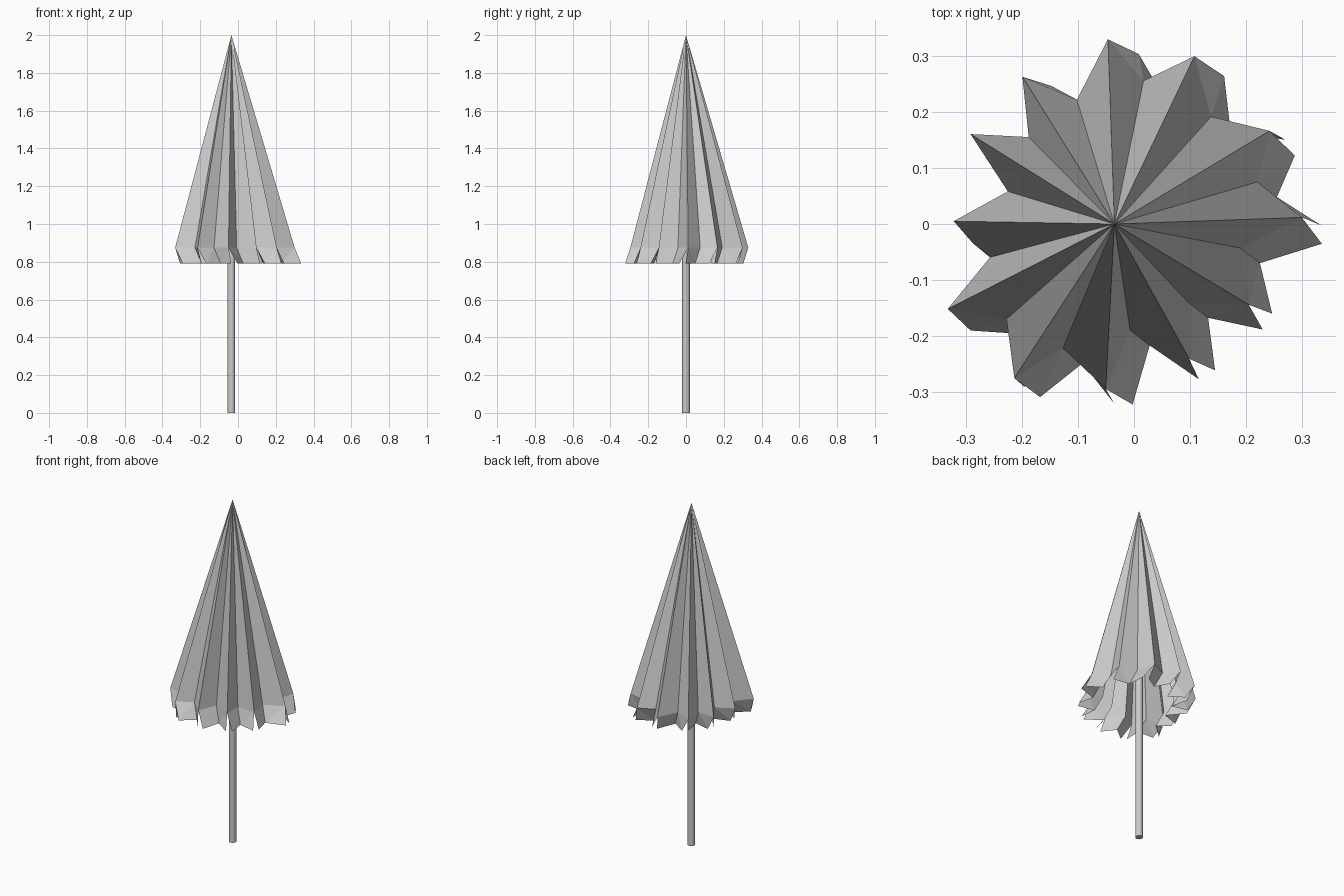
import bpy
import bmesh
from math import radians, cos, sin
from mathutils import Vector

cube = bpy.data.objects.get("Cube")
if cube:
    bpy.data.objects.remove(cube, do_unlink=True)

AXIS = Vector((-0.035, 0, 0))
TOP, RIM, HEM = 2.0, 0.875, 0.79
DRIFT = Vector((0.035, -0.027, 0))   # sideways hang of the hem

# Fold ridges and valleys around the rim, clockwise: (angle, radius)
RIDGES = [(92, .33), (64.5, .332), (31, .323), (2, .335), (-31, .28), (-61, .275),
          (-93, .295), (-123, .328), (-153, .334), (-181, .287), (-212, .303), (-238, .31)]
VALLEYS = [(78.5, .261), (48, .258), (16.4, .266), (-10.8, .229), (-46.7, .193), (-81.6, .192),
           (-112.5, .24), (-138.6, .257), (-165, .23), (-197, .199), (-225.4, .218), (-253.2, .232)]


def make_material(name, colour):
    mat = bpy.data.materials.new(name)
    mat.use_nodes = True
    mat.diffuse_color = colour
    mat.node_tree.nodes["Principled BSDF"].inputs["Base Color"].default_value = colour
    return mat


def finish(bm, name, mat):
    mesh = bpy.data.meshes.new(name)
    bm.to_mesh(mesh)
    bm.free()
    mesh.materials.append(mat)
    obj = bpy.data.objects.new(name, mesh)
    bpy.context.collection.objects.link(obj)
    return obj


def rim_point(polar):
    a, r = radians(polar[0]), polar[1]
    return AXIS + Vector((r * cos(a), r * sin(a), RIM))


def hem_point(polar, pull):
    # Drop to the hem, drifting and pulling clockwise along the rim
    a = radians(polar[0])
    p = rim_point(polar) + DRIFT + pull * Vector((sin(a), -cos(a), 0))
    p.z = HEM
    return p


grey = make_material("light grey", (0.6, 0.6, 0.6, 1))
count = len(RIDGES)

# Pleated canopy
bm = bmesh.new()
apex = bm.verts.new(AXIS + Vector((0, 0, TOP)))
rim = [bm.verts.new(rim_point(p)) for pair in zip(RIDGES, VALLEYS) for p in pair]
for i, v in enumerate(rim):
    bm.faces.new((apex, rim[(i + 1) % len(rim)], v))
finish(bm, "canopy", grey)

# Valance flaps, slit from each other at the ridges
bm = bmesh.new()
for i in range(count):
    corners = (RIDGES[i], VALLEYS[i], RIDGES[(i + 1) % count])
    upper = [bm.verts.new(rim_point(p)) for p in corners]
    lower = [bm.verts.new(hem_point(p, s)) for p, s in zip(corners, (.02, 0, -.013))]
    for j in range(2):
        bm.faces.new((upper[j], upper[j + 1], lower[j + 1], lower[j]))
bmesh.ops.triangulate(bm, faces=bm.faces[:])
bmesh.ops.reverse_faces(bm, faces=bm.faces[:])
# Make every flap face outward
for f in bm.faces:
    f.normal_update()
finish(bm, "valance", grey)

# Pole
bpy.ops.mesh.primitive_cylinder_add(vertices=24, radius=0.02, depth=1.85,
                                    location=AXIS + Vector((0, 0, 0.925)))
pole = bpy.context.object
pole.name = "pole"
pole.data.materials.append(grey)
bpy.ops.object.shade_smooth_by_angle()
